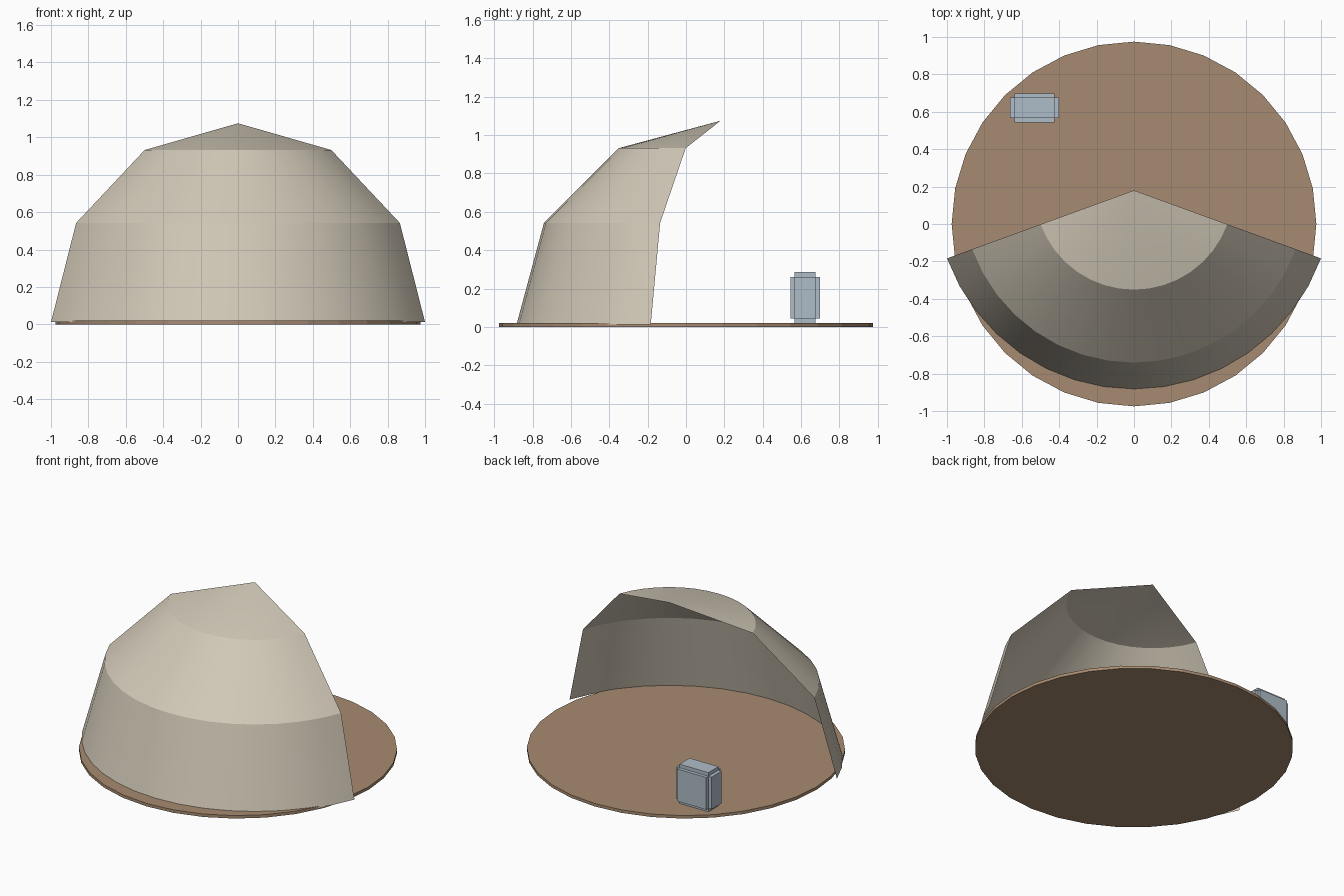
import bpy, bmesh, math

cube = bpy.data.objects.get("Cube")
if cube:
    bpy.data.objects.remove(cube, do_unlink=True)


def material(name, rgb):
    m = bpy.data.materials.new(name)
    m.use_nodes = True
    m.diffuse_color = (*rgb, 1)
    bsdf = next(n for n in m.node_tree.nodes if n.type == 'BSDF_PRINCIPLED')
    bsdf.inputs["Base Color"].default_value = (*rgb, 1)
    bsdf.inputs["Roughness"].default_value = 0.8
    return m


def finish(bm, name, mat, smooth_angle=None):
    bmesh.ops.recalc_face_normals(bm, faces=bm.faces)
    mesh = bpy.data.meshes.new(name)
    bm.to_mesh(mesh)
    bm.free()
    mesh.materials.append(mat)
    ob = bpy.data.objects.new(name, mesh)
    bpy.context.collection.objects.link(ob)
    if smooth_angle:
        bpy.ops.object.select_all(action='DESELECT')
        ob.select_set(True)
        bpy.context.view_layer.objects.active = ob
        bpy.ops.object.shade_smooth_by_angle(angle=math.radians(smooth_angle))
    return ob


canvas = material("cream shell", (0.64, 0.58, 0.475))
earth = material("brown floor", (0.39, 0.26, 0.165))
steel = material("blue grey", (0.43, 0.51, 0.58))

# Floor disc, with a vertex on the y axis
bm = bmesh.new()
R, SIDES = 0.975, 32
ring = [bm.verts.new((R * math.sin(2 * math.pi * i / SIDES),
                      R * math.cos(2 * math.pi * i / SIDES), 0)) for i in range(SIDES)]
disc = bm.faces.new(ring)
top = bmesh.ops.extrude_face_region(bm, geom=[disc])
bmesh.ops.translate(bm, vec=(0, 0, 0.02),
                    verts=[v for v in top["geom"] if isinstance(v, bmesh.types.BMVert)])
finish(bm, "floor_disc", earth)

# Open shelter shell: a thin half-dome swept 140 degrees about its apex
APEX_Y, STEPS = 0.18, 16
profile = [(0.531, 0.932), (0.921, 0.542), (1.064, 0.012)]
bm = bmesh.new()
apex = bm.verts.new((0, APEX_Y, 1.075))
rings = []
for r, z in profile:
    angles = [math.radians(200 + 140 * i / STEPS) for i in range(STEPS + 1)]
    rings.append([bm.verts.new((r * math.cos(a), APEX_Y + r * math.sin(a), z)) for a in angles])
for i in range(STEPS):
    bm.faces.new((apex, rings[0][i], rings[0][i + 1]))
    for upper, lower in zip(rings, rings[1:]):
        bm.faces.new((upper[i], lower[i], lower[i + 1], upper[i + 1]))
finish(bm, "shelter_shell", canvas, 25)

# Small container with stepped edges: three crossing blocks
centre = (-0.532, 0.621, 0.152)
full = (0.264, 0.154, 0.266)
inner = (0.216, 0.108, 0.218)
bm = bmesh.new()
for axis in range(3):
    size = [full[k] if k == axis else inner[k] for k in range(3)]
    verts = bmesh.ops.create_cube(bm, size=1)["verts"]
    bmesh.ops.scale(bm, vec=size, verts=verts)
    bmesh.ops.translate(bm, vec=centre, verts=verts)
finish(bm, "container", steel)
